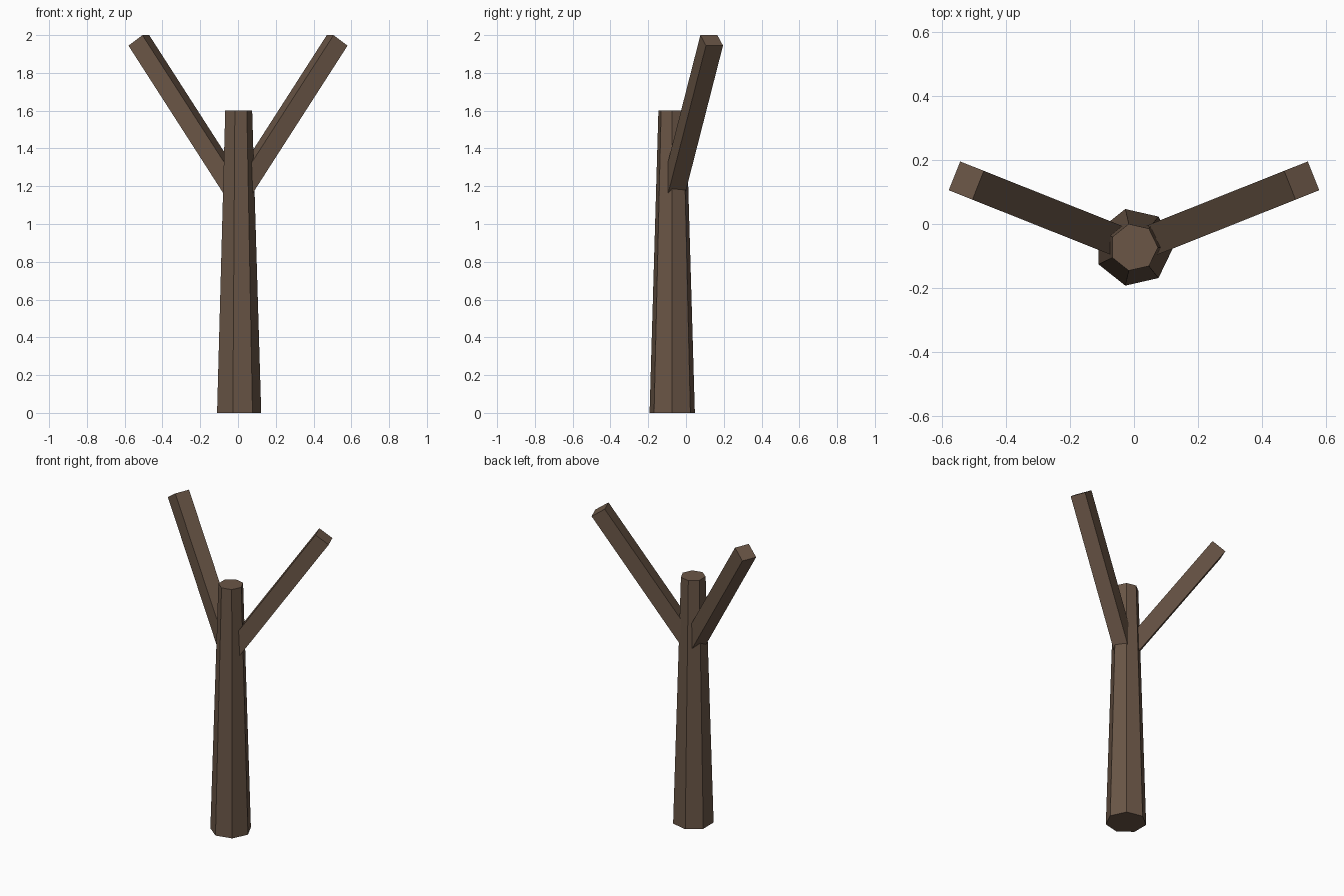
import bpy, bmesh, math
from mathutils import Matrix, Vector

if "Cube" in bpy.data.objects:
    bpy.data.objects.remove(bpy.data.objects["Cube"])

bark = bpy.data.materials.new("bark")
bark.diffuse_color = (0.145, 0.093, 0.062, 1)
bark.use_nodes = True
bark.node_tree.nodes["Principled BSDF"].inputs["Base Color"].default_value = bark.diffuse_color


def add_object(name, bm):
    mesh = bpy.data.meshes.new(name)
    bm.to_mesh(mesh)
    bm.free()
    mesh.materials.append(bark)
    obj = bpy.data.objects.new(name, mesh)
    bpy.context.collection.objects.link(obj)
    return obj


# Trunk: tapered seven-sided post, one corner facing +x
bm = bmesh.new()
bmesh.ops.create_cone(
    bm, cap_ends=True, segments=7, radius1=0.123, radius2=0.075, depth=1.6,
    matrix=Matrix.Translation((0, -0.073, 0.8)) @ Matrix.Rotation(-math.pi / 2, 4, 'Z'))
add_object("trunk", bm)


# Branches: square beams rising out of the trunk, mirrored in x
def add_branch(name, side):
    start = Vector((0, -0.073, 1.155))
    end = Vector((side * 0.525, 0.136, 1.972))
    along = (end - start).normalized()
    across = Vector((0, 0, 1)).cross(along).normalized()
    frame = Matrix((along.cross(across) * -1, across, along)).transposed()
    if frame.determinant() < 0:
        frame = Matrix((along.cross(across), across, along)).transposed()
        frame.col[0] = across.cross(along)
    bm = bmesh.new()
    bmesh.ops.create_cube(bm, size=1)
    size = Matrix.Diagonal((0.097, 0.097, (end - start).length, 1))
    bm.transform(Matrix.Translation((start + end) / 2) @ frame.to_4x4() @ size)
    add_object(name, bm)


add_branch("right_branch", 1)
add_branch("left_branch", -1)
